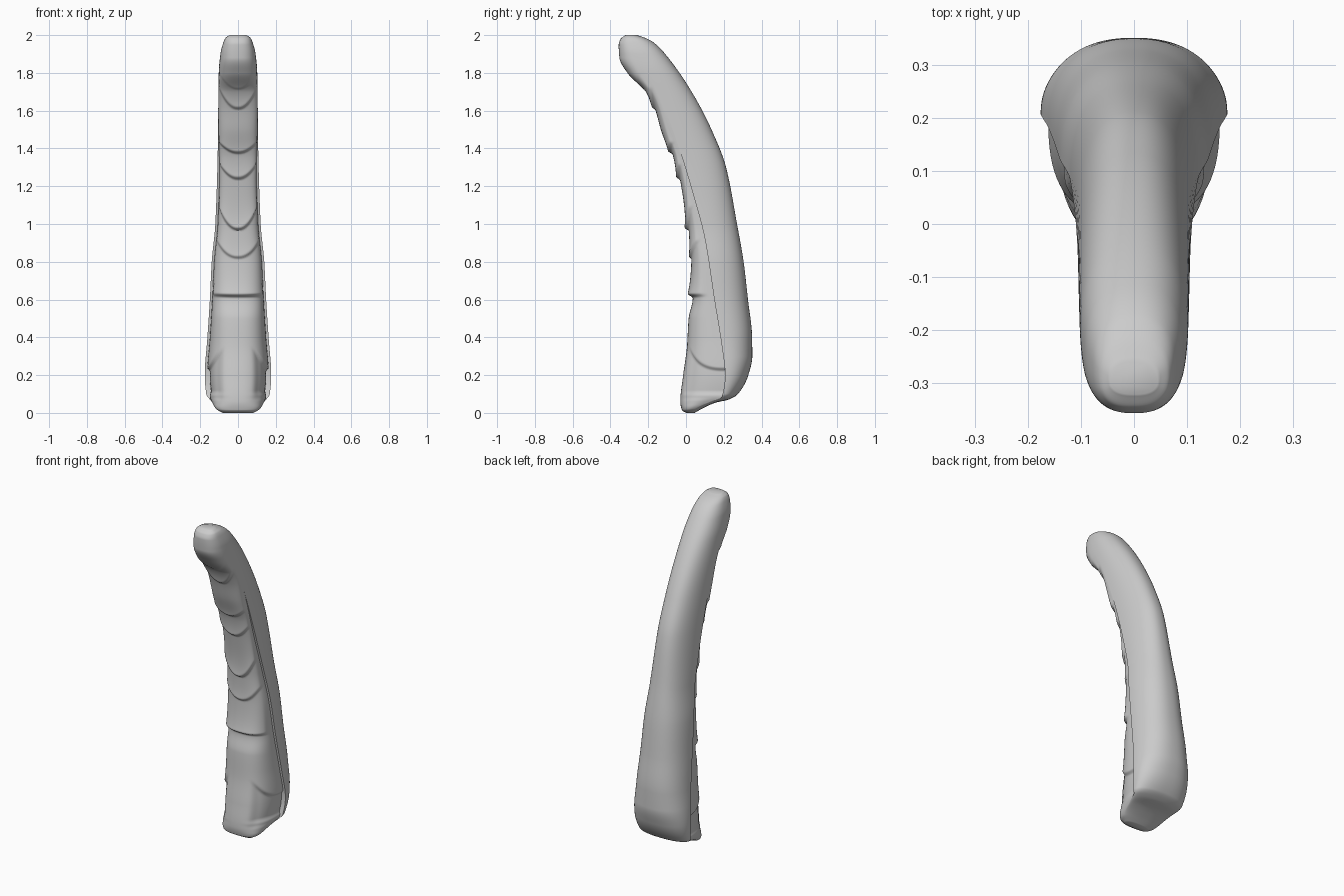
import bpy, bmesh, math

if "Cube" in bpy.data.objects:
    bpy.data.objects.remove(bpy.data.objects["Cube"])

ROWS, HALF = 420, 44

# side-view profiles as (z, value)
FRONT = [(0, .0), (.015, -.022), (.06, -.03), (.2, -.015), (.35, .005), (.5, .014), (.61, .036),
         (.8, .034), (.95, .022), (1.2, -.022), (1.35, -.058), (1.5, -.125), (1.62, -.165),
         (1.7, -.205), (1.8, -.305), (1.88, -.35), (1.95, -.355), (1.98, -.345), (2, -.32)]
BACK = [(0, .045), (.03, .1), (.055, .16), (.07, .225), (.1, .275), (.2, .33), (.3, .351), (.4, .35),
        (.6, .328), (.8, .305), (1, .27), (1.3, .212), (1.5, .135), (1.7, .03), (1.9, -.11),
        (1.96, -.17), (1.985, -.215), (2, -.26)]
SEAM = [(0, .02), (.03, .06), (.06, .13), (.085, .19), (.2, .207), (.35, .19), (.6, .15), (.92, .1),
        (1.15, .04), (1.47, -.06), (1.8, -.19), (1.95, -.26), (2, -.29)]
WIDTH = [(0, .08), (.02, .115), (.06, .14), (.1, .168), (.2, .176), (.4, .162), (.6, .149), (.8, .139),
         (1, .12), (1.4, .107), (1.8, .102), (1.9, .093), (1.96, .078), (1.985, .066), (2, .045)]

# belly scale lips: centre height, rise towards the sides, depth
LIPS = [(1.71, .09, .012), (1.61, .12, .018), (1.375, .06, .026), (1.24, .08, .022),
        (.97, .13, .028), (.82, .10, .02), (.62, .005, .03)]


def curve(pts, z):
    """Smooth interpolation through the profile points."""
    def slope(i):
        if i == 0 or i == len(pts) - 1:
            j = min(i, len(pts) - 2)
            return (pts[j + 1][1] - pts[j][1]) / (pts[j + 1][0] - pts[j][0])
        (a, p), (b, q), (c, r) = pts[i - 1:i + 2]
        s0, s1 = (q - p) / (b - a), (r - q) / (c - b)
        return 0 if s0 * s1 <= 0 else 2 * s0 * s1 / (s0 + s1)
    i = max(k for k in range(len(pts) - 1) if pts[k][0] <= z + 1e-9)
    h = pts[i + 1][0] - pts[i][0]
    t = (z - pts[i][0]) / h
    return ((2*t**3 - 3*t*t + 1) * pts[i][1] + (t**3 - 2*t*t + t) * h * slope(i)
            + (3*t*t - 2*t**3) * pts[i + 1][1] + (t**3 - t*t) * h * slope(i + 1))


def ramp(a, b, v):
    t = max(0, min(1, (v - a) / (b - a)))
    return t * t * (3 - 2 * t)


def power(v, n):
    return math.copysign(abs(v) ** (2 / n), v)


def lip_height(z, u):
    """Outward push of the overlapping scales; u is 0 in the centre, 1 at the side."""
    best = 0
    for zc, rise, depth in LIPS:
        s = z - zc - rise * u ** 1.6
        if s > -.012:
            best = max(best, depth * ramp(-.012, .012, s) * math.exp(-max(0, s) / .11))
    return best


def ring(z):
    yf, yb, ys, w = (curve(p, z) for p in (FRONT, BACK, SEAM, WIDTH))
    # the belly sits inside the back shell, and merges with it at the tip
    inset = .013 * ramp(.06, .12, z) * (1 - ramp(1.2, 1.6, z))
    pts = []
    for i in range(HALF + 1):                      # belly, right to left
        a = math.pi * i / HALF
        c, s = math.cos(a), math.sin(a)
        u = abs(c)
        push = lip_height(z, u) * (1 - ramp(.9, 1, u))
        # foot is narrower than the side flap above it
        edge = .23 + .2 * (1 - u)
        foot = .014 * ramp(.35, .7, u) * (1 - ramp(edge - .012, edge + .012, z)) * ramp(.05, .12, z)
        n = 2.6
        x = (w - inset - foot + .2 * push) * power(c, n)
        y = ys - (ys - yf + push) * power(s, n) + foot * .8 * s
        pts.append((x, y, z))
    for i in range(HALF + 1):                      # back shell, left to right
        a = math.pi * i / HALF
        pts.append((-w * power(math.cos(a), 2.3), ys + (yb - ys) * power(math.sin(a), 2.3), z))
    return pts


# body: lofted from stacked sections, denser at both ends
bm = bmesh.new()
rings = []
for k in range(ROWS + 1):
    t = k / ROWS
    z = .6 * 2 * t + .4 * (1 - math.cos(math.pi * t))
    rings.append([bm.verts.new(p) for p in ring(min(2, z))])
for a, b in zip(rings, rings[1:]):
    for i in range(len(a)):
        j = (i + 1) % len(a)
        bm.faces.new((a[i], a[j], b[j], b[i]))
bm.faces.new(rings[0])
bm.faces.new(rings[-1])
bmesh.ops.remove_doubles(bm, verts=bm.verts, dist=1e-5)
bmesh.ops.recalc_face_normals(bm, faces=bm.faces)
mesh = bpy.data.meshes.new("scaled_tail")
bm.to_mesh(mesh)
bm.free()
obj = bpy.data.objects.new("scaled_tail", mesh)
bpy.context.collection.objects.link(obj)
bpy.context.view_layer.objects.active = obj
obj.select_set(True)
bpy.ops.object.shade_smooth_by_angle(angle=math.radians(50))
